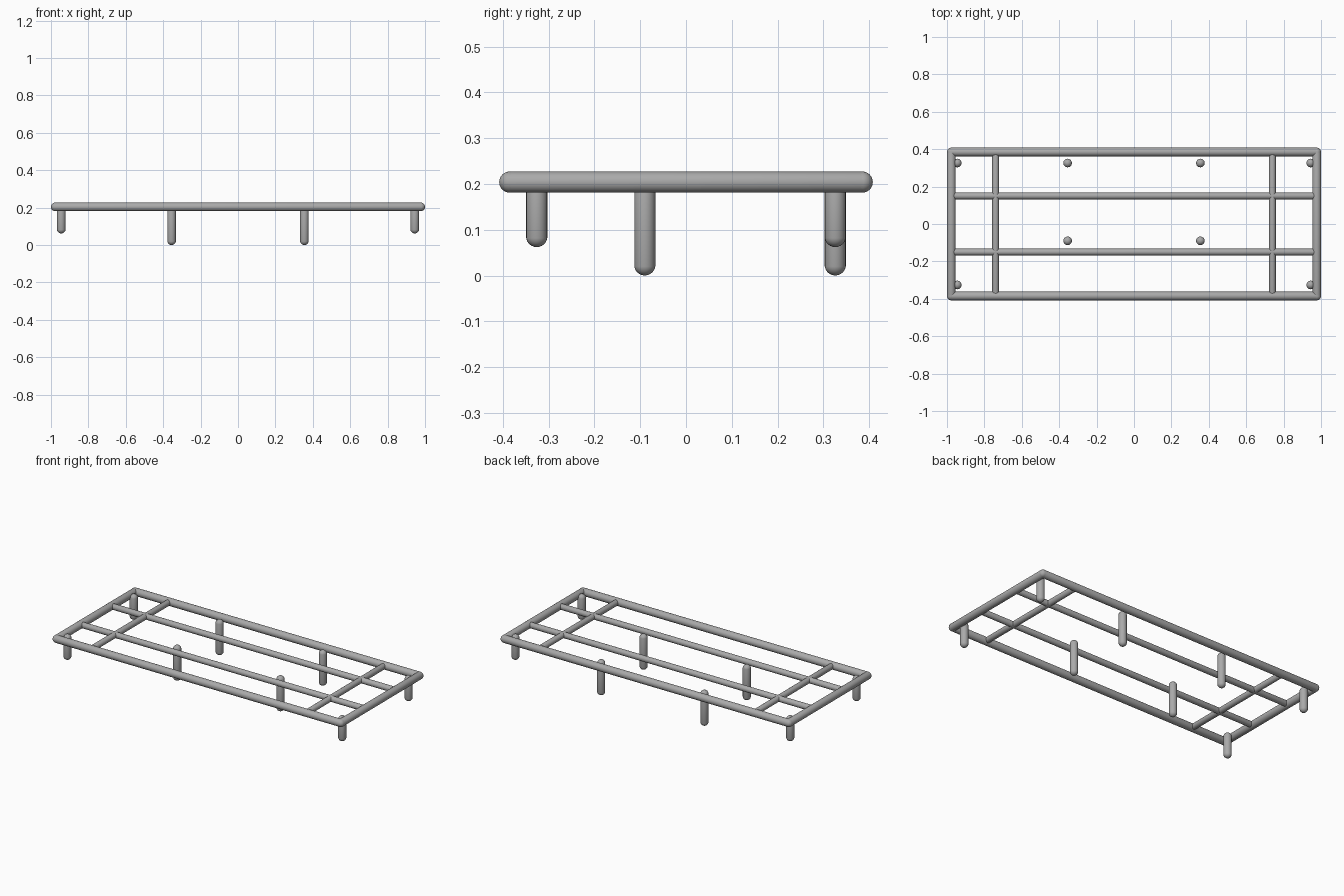
import bpy
import bmesh
import math
from mathutils import Vector

cube = bpy.data.objects.get("Cube")
if cube:
    bpy.data.objects.remove(cube, do_unlink=True)

# One grey painted metal for every part
grey = bpy.data.materials.new("grey_metal")
grey.use_nodes = True
grey.diffuse_color = (0.4, 0.4, 0.4, 1)
grey.node_tree.nodes["Principled BSDF"].inputs["Base Color"].default_value = (0.4, 0.4, 0.4, 1)


def rod(name, start, end, radius):
    """Round-ended rod whose hemispheres are centred on start and end."""
    start, end = Vector(start), Vector(end)
    axis = end - start
    rings = 11
    bm = bmesh.new()
    bmesh.ops.create_uvsphere(bm, u_segments=24, v_segments=rings, radius=radius)
    # Pull the two halves apart; the middle band becomes the straight tube
    widen = 1 / math.cos(math.pi / rings / 2)
    for v in bm.verts:
        v.co.x *= widen
        v.co.y *= widen
        v.co.z += math.copysign(axis.length / 2, v.co.z)
    mesh = bpy.data.meshes.new(name)
    bm.to_mesh(mesh)
    bm.free()
    mesh.shade_smooth()
    mesh.materials.append(grey)
    obj = bpy.data.objects.new(name, mesh)
    obj.location = (start + end) / 2
    obj.rotation_euler = axis.to_track_quat("Z", "Y").to_euler()
    bpy.context.collection.objects.link(obj)


R = 0.023          # frame and leg radius
THIN = 0.018       # inner bar radius
X, Y, Z = 0.977, 0.385, 0.204

for sy, side in ((-1, "front"), (1, "back")):
    # Long outer rail and long inner bar
    rod(side + "_rail", (-X, sy * Y, Z), (X, sy * Y, Z), R)
    rod(side + "_inner_bar", (-X, sy * 0.15, Z), (X, sy * 0.15, Z), THIN)

for sx, side in ((-1, "right"), (1, "left")):
    # End rail and cross bar
    rod(side + "_end_rail", (sx * X, -Y, Z), (sx * X, Y, Z), R)
    rod(side + "_cross_bar", (sx * 0.74, -Y, Z), (sx * 0.74, Y, Z), THIN)
    # Short corner legs and longer middle legs: x, y, foot height
    for name, x, y, foot in (("front_corner_leg", 0.945, -0.326, 0.062),
                             ("back_corner_leg", 0.945, 0.326, 0.062),
                             ("middle_leg", 0.355, -0.09, 0),
                             ("back_middle_leg", 0.355, 0.326, 0)):
        rod(side + "_" + name, (sx * x, y, foot + R), (sx * x, y, Z - 0.007), R)
